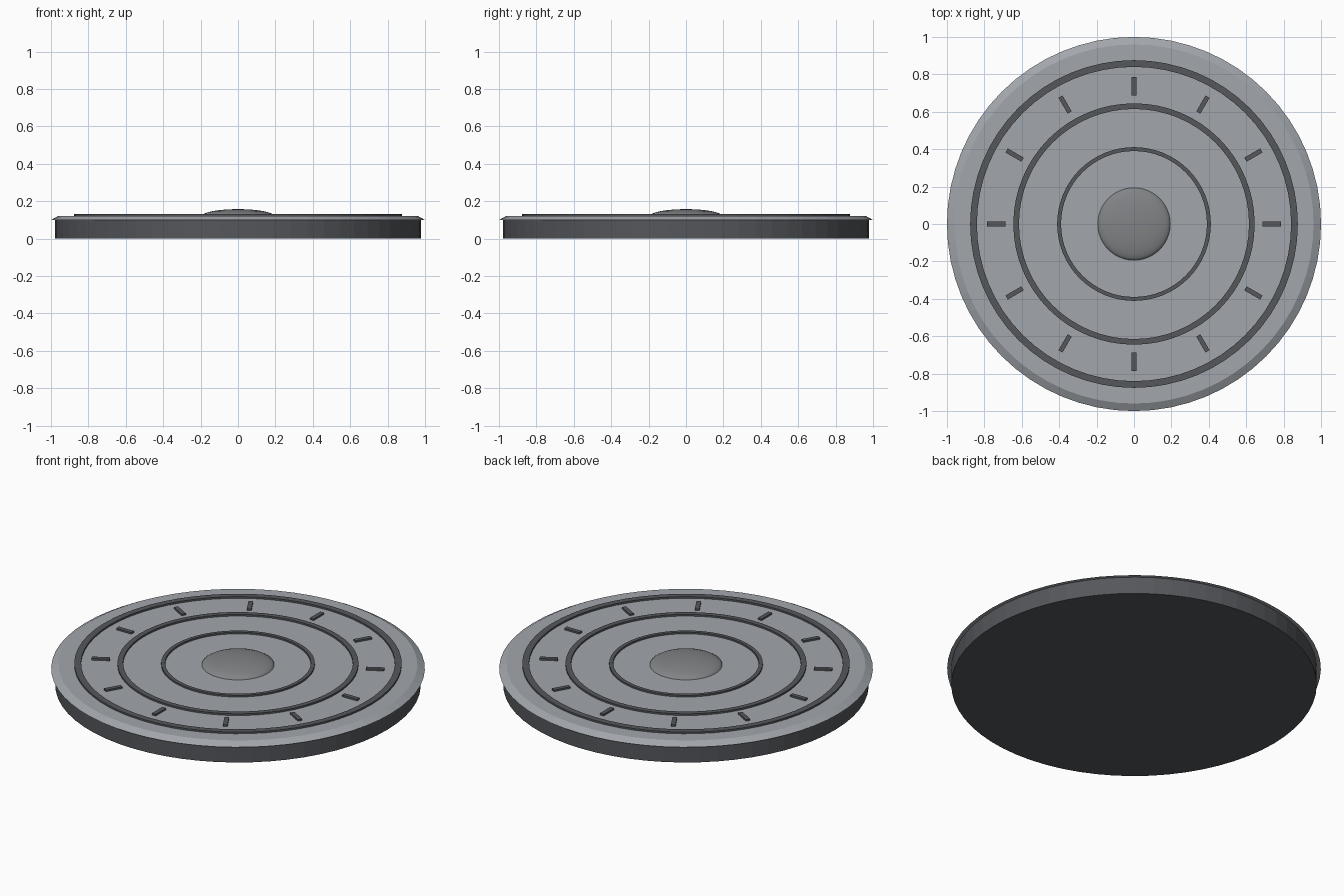
import bpy, bmesh, math
from mathutils import Matrix

if "Cube" in bpy.data.objects:
    bpy.data.objects.remove(bpy.data.objects["Cube"])


def material(name, rgb):
    m = bpy.data.materials.new(name)
    m.diffuse_color = (*rgb, 1)
    m.use_nodes = True
    m.node_tree.nodes["Principled BSDF"].inputs["Base Color"].default_value = m.diffuse_color
    return m


LIGHT = material("light_grey", (0.36, 0.38, 0.41))
MID = material("mid_grey", (0.22, 0.23, 0.24))
DARK = material("dark_grey", (0.09, 0.095, 0.105))
TOP = 0.122  # upper surface of the plate


def finish(bm, name, mat):
    bmesh.ops.recalc_face_normals(bm, faces=bm.faces)
    me = bpy.data.meshes.new(name)
    bm.to_mesh(me)
    bm.free()
    me.materials.append(mat)
    ob = bpy.data.objects.new(name, me)
    bpy.context.collection.objects.link(ob)
    return ob


def lathe(name, profile, mat, closed=False, steps=64):
    """Spin an (r, z) profile around the z axis."""
    bm = bmesh.new()
    vs = [bm.verts.new((r, 0, z)) for r, z in profile]
    pairs = list(zip(vs, vs[1:])) + ([(vs[-1], vs[0])] if closed else [])
    edges = [bm.edges.new(p) for p in pairs]
    bmesh.ops.spin(bm, geom=vs + edges, cent=(0, 0, 0), axis=(0, 0, 1),
                   angle=math.tau, steps=steps)
    bmesh.ops.remove_doubles(bm, verts=bm.verts, dist=1e-5)
    return finish(bm, name, mat)


# Body and overhanging bevelled plate
lathe("base", [(0, 0), (0.978, 0), (0.978, 0.101), (0, 0.101)], DARK)
lathe("top_plate", [(0, 0.1), (1.0, 0.1), (0.96, TOP), (0, TOP)], LIGHT)

# Raised concentric rings
for name, r0, r1 in (("outer_ring", 0.84, 0.876), ("middle_ring", 0.615, 0.645),
                     ("inner_ring", 0.39, 0.411)):
    lathe(name, [(r0, TOP - 0.004), (r1, TOP - 0.004), (r1, 0.132), (r0, 0.132)],
          DARK, closed=True)

# Central flattened dome
dome = [(0.195 * math.cos(a), 0.12 + 0.038 * math.sin(a))
        for a in (i * math.pi / 16 for i in range(8))] + [(0, 0.158)]
ob = lathe("centre_dome", [(0, 0.12)] + dome, MID, steps=48)
bpy.context.view_layer.objects.active = ob
ob.select_set(True)
bpy.ops.object.shade_smooth_by_angle(angle=math.radians(40))

# Twelve radial tick marks
for i in range(12):
    bm = bmesh.new()
    bmesh.ops.create_cube(bm, size=1, matrix=Matrix.Rotation(i * math.tau / 12, 4, 'Z')
                          @ Matrix.Translation((0.737, 0, 0.125))
                          @ Matrix.Diagonal((0.098, 0.025, 0.014, 1)))
    finish(bm, f"tick_{i + 1}", DARK)
